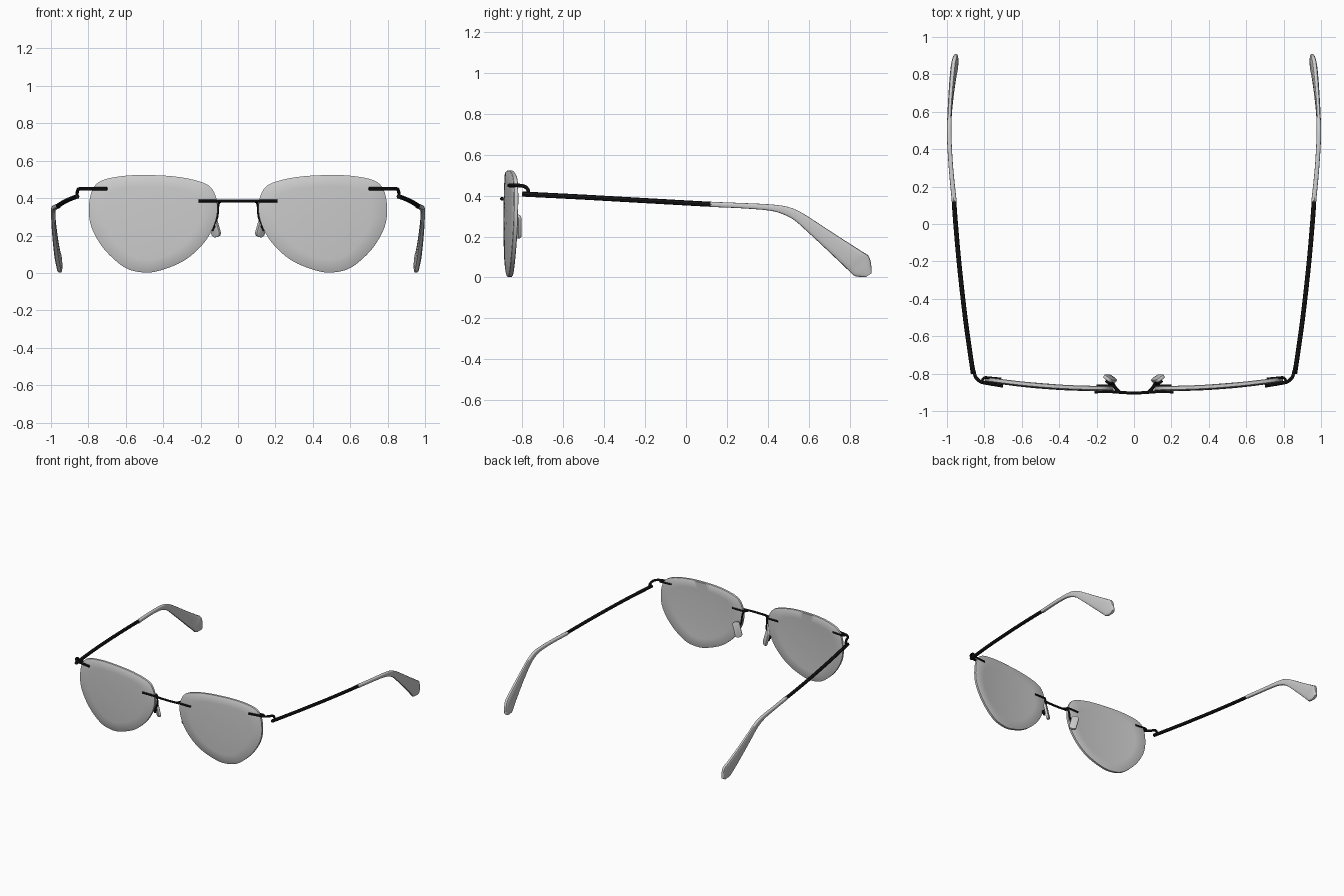
import bpy, bmesh, math
from mathutils import Vector, Matrix

if "Cube" in bpy.data.objects:
    bpy.data.objects.remove(bpy.data.objects["Cube"])

black = bpy.data.materials.new("black_metal")
black.diffuse_color = (0.01, 0.01, 0.01, 1)
black.use_nodes = True
black.node_tree.nodes["Principled BSDF"].inputs["Base Color"].default_value = black.diffuse_color


def spline(pts, n, closed=False):
    """Catmull-Rom samples through the given points (any dimension)."""
    pts = [Vector(p) for p in pts]
    k, out = len(pts), []
    get = lambda i: pts[i % k] if closed else pts[max(0, min(k - 1, i))]
    for i in range(k if closed else k - 1):
        a, b, c, d = (get(i + j) for j in (-1, 0, 1, 2))
        for s in range(n):
            t = s / n
            out.append(0.5 * (2 * b + (c - a) * t + (2 * a - 5 * b + 4 * c - d) * t * t
                              + (3 * b - a - 3 * c + d) * t ** 3))
    if not closed:
        out.append(pts[-1])
    return out


def finish(ob, mirror=True, mat=None, angle=40):
    bpy.ops.object.select_all(action='DESELECT')
    ob.select_set(True)
    bpy.context.view_layer.objects.active = ob
    if ob.type == 'CURVE':
        bpy.ops.object.convert(target='MESH')
        ob = bpy.context.object
    bpy.ops.object.shade_smooth_by_angle(angle=math.radians(angle))
    if mat:
        ob.data.materials.append(mat)
    if mirror:
        m = ob.modifiers.new("mirror", 'MIRROR')
        m.use_mirror_merge = False
    return ob


def mesh_object(name, bm):
    bmesh.ops.recalc_face_normals(bm, faces=bm.faces)
    me = bpy.data.meshes.new(name)
    bm.to_mesh(me)
    bm.free()
    ob = bpy.data.objects.new(name, me)
    bpy.context.collection.objects.link(ob)
    return ob


def wire(name, pts, radius, mirror=True, n=6):
    cu = bpy.data.curves.new(name, 'CURVE')
    cu.dimensions = '3D'
    cu.bevel_depth = radius
    cu.bevel_resolution = 2
    cu.use_fill_caps = True
    path = spline(pts, n)
    sp = cu.splines.new('POLY')
    sp.points.add(len(path) - 1)
    for p, v in zip(sp.points, path):
        p.co = (*v, 1)
    ob = bpy.data.objects.new(name, cu)
    bpy.context.collection.objects.link(ob)
    return finish(ob, mirror, black)


# Lens: teardrop outline, gently domed, given thickness
def lens_y(x, z):
    return -0.893 + 0.05 * ((x - 0.2) / 0.6) ** 2 + 0.1 * (z - 0.27) ** 2


outline = spline([(.47, .523), (.31, .512), (.18, .48), (.13, .435), (.11, .36), (.122, .27),
                  (.18, .163), (.286, .067), (.42, .012), (.51, .003), (.607, .03), (.714, .125),
                  (.783, .243), (.797, .35), (.778, .446), (.725, .495), (.607, .519)], 4, True)
THICK = 0.023
bm = bmesh.new()
centre = Vector((.46, .28))
rings = []
for side, scales in ((0, (.25, .5, .75, .985, 1)), (1, (1, .985, .75, .5, .25))):
    for s in scales:
        inset = 0.003 if s == 1 else 0
        ring = []
        for p in outline:
            x, z = centre + (p - centre) * s
            dy = THICK - inset if side else inset
            ring.append(bm.verts.new((x, lens_y(x, z) + dy, z)))
        rings.append(ring)
for a, b in zip(rings, rings[1:]):
    for i in range(len(a)):
        j = (i + 1) % len(a)
        bm.faces.new((a[i], a[j], b[j], b[i]))
bm.faces.new(rings[0])
bm.faces.new(rings[-1])
finish(mesh_object("lens", bm))

# Bridge with clips on the front and back of each lens
wire("bridge", [(-.21, -.897, .385), (-.11, -.897, .385), (-.05, -.902, .385), (.05, -.902, .385),
                (.11, -.897, .385), (.21, -.897, .385)], .008, mirror=False)
wire("bridge_back_clip", [(.09, -.896, .385), (.105, -.87, .385), (.12, -.866, .385),
                          (.20, -.866, .385)], .007)

# Outer hinge wire and its back clip
wire("hinge_wire", [(.70, -.866, .45), (.79, -.851, .45), (.82, -.843, .45), (.846, -.82, .45),
                    (.855, -.79, .445), (.86, -.773, .428), (.86, -.771, .405)], .009)
wire("hinge_back_clip", [(.815, -.842, .45), (.80, -.822, .45), (.77, -.823, .45),
                         (.71, -.828, .45)], .007)

# Slim metal temple arm
wire("temple_arm", [(.86, -.80, .408), (.90, -.52, .394), (.934, -.22, .377), (.956, .03, .363),
                    (.963, .14, .357)], .0125)

# Temple tip: lofted through (top y, top z, bottom y, bottom z, centre x, half width)
sections = [(.12, .370, .12, .345, .961, .013), (.28, .364, .28, .338, .977, .012),
            (.42, .357, .41, .327, .986, .012), (.50, .345, .475, .309, .988, .012),
            (.56, .320, .53, .280, .987, .012), (.62, .283, .585, .232, .985, .012),
            (.75, .198, .68, .144, .976, .014), (.86, .128, .765, .063, .965, .016),
            (.892, .106, .803, .027, .958, .016), (.905, .07, .828, .006, .954, .015),
            (.908, .02, .88, .002, .952, .010)]
SEG = 16
bm = bmesh.new()
rings = []
for k, v in enumerate(spline([Vector(s) for s in sections], 3)):
    ty, tz, by, bz, cx, hw = v
    ring = []
    for i in range(SEG):
        a = 2 * math.pi * i / SEG
        c, s = math.cos(a), math.sin(a)
        u = math.copysign(abs(c) ** .6, c)
        w = (1 + math.copysign(abs(s) ** .6, s)) / 2
        ring.append(bm.verts.new((cx + hw * u, by + (ty - by) * w, max(0, bz + (tz - bz) * w))))
    rings.append(ring)
for a, b in zip(rings, rings[1:]):
    for i in range(SEG):
        j = (i + 1) % SEG
        bm.faces.new((a[i], a[j], b[j], b[i]))
bm.faces.new(rings[0])
bm.faces.new(rings[-1])
finish(mesh_object("temple_tip", bm))

# Nose pad: rounded slab, turned and leaning toward the nose
place = (Matrix.Translation((.128, -.826, .25)) @ Matrix.Rotation(math.radians(-16), 4, 'Y').inverted()
         @ Matrix.Rotation(math.radians(35), 4, 'Z'))
bm = bmesh.new()
bmesh.ops.create_cube(bm, size=1, matrix=Matrix.Diagonal((.054, .02, .12, 1)))
edges = [e for e in bm.edges if abs((e.verts[0].co - e.verts[1].co).normalized().y) > .9]
bmesh.ops.bevel(bm, geom=edges, offset=.02, segments=5, affect='EDGES', profile=.5)
rim = [e for e in bm.edges if abs(e.verts[0].co.y - e.verts[1].co.y) < .001]
bmesh.ops.bevel(bm, geom=rim, offset=.005, segments=2, affect='EDGES', profile=.5)
bm.transform(place)
finish(mesh_object("nose_pad", bm))

# Pad arm wire and mounting stud
wire("pad_arm", [(.075, -.898, .385), (.10, -.872, .378), (.108, -.858, .35), (.112, -.852, .30),
                 (.13, -.85, .26), (.138, -.842, .225)], .007)
wire("pad_stud", [(.145, -.852, .25), (.131, -.832, .25)], .014, n=1)
